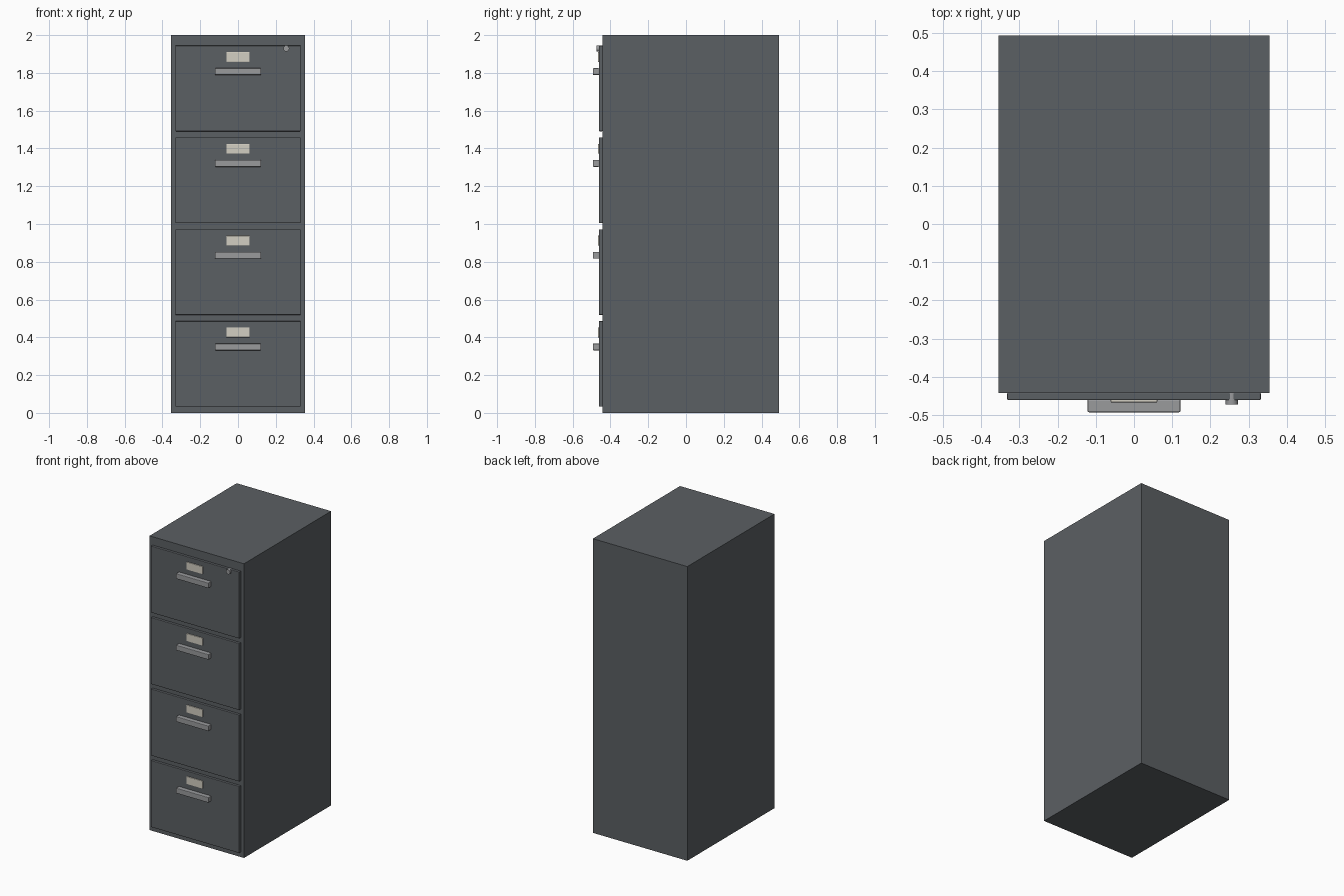
import bpy
from math import pi

if "Cube" in bpy.data.objects:
    bpy.data.objects.remove(bpy.data.objects["Cube"])


def material(name, rgb):
    m = bpy.data.materials.new(name)
    m.diffuse_color = (*rgb, 1)
    m.use_nodes = True
    m.node_tree.nodes["Principled BSDF"].inputs["Base Color"].default_value = m.diffuse_color
    return m


steel = material("dark_steel", (0.105, 0.115, 0.125))
metal = material("handle_metal", (0.32, 0.325, 0.335))
card = material("label_card", (0.65, 0.62, 0.54))


def box(name, x, y, z, mat, bevel=0.0):
    """Box from (min, max) ranges, optionally with softened edges."""
    bpy.ops.mesh.primitive_cube_add(
        size=1, location=[(r[0] + r[1]) / 2 for r in (x, y, z)])
    ob = bpy.context.object
    ob.name = name
    ob.scale = [r[1] - r[0] for r in (x, y, z)]
    bpy.ops.object.transform_apply(location=False, rotation=False, scale=True)
    ob.data.materials.append(mat)
    if bevel:
        mod = ob.modifiers.new("soft_edges", 'BEVEL')
        mod.width = bevel
        mod.segments = 2
    return ob


FRONT = -0.443   # front plane of the cabinet
FACE = -0.461    # front plane of the drawers
PITCH = 0.486

# Cabinet shell
box("cabinet_body", (-0.355, 0.355), (FRONT, 0.493), (0, 2), steel)

# Four drawers, each with a label holder and a pull handle
for i in range(4):
    z = 0.033 + i * PITCH
    box(f"drawer_front_{i + 1}", (-0.332, 0.332), (FACE, FRONT + 0.002),
        (z, z + 0.453), steel, 0.003)
    box(f"label_{i + 1}", (-0.061, 0.061), (-0.467, FACE + 0.002),
        (z + 0.367, z + 0.419), card, 0.002)
    box(f"handle_{i + 1}", (-0.122, 0.122), (-0.493, FACE + 0.002),
        (z + 0.298, z + 0.334), metal, 0.004)

# Round lock on the top drawer
bpy.ops.mesh.primitive_cylinder_add(
    vertices=16, radius=0.016, depth=0.03,
    location=(0.256, -0.458, 1.929), rotation=(pi / 2, 0, 0))
lock = bpy.context.object
lock.name = "lock"
lock.data.materials.append(metal)
bpy.ops.object.shade_smooth_by_angle()
